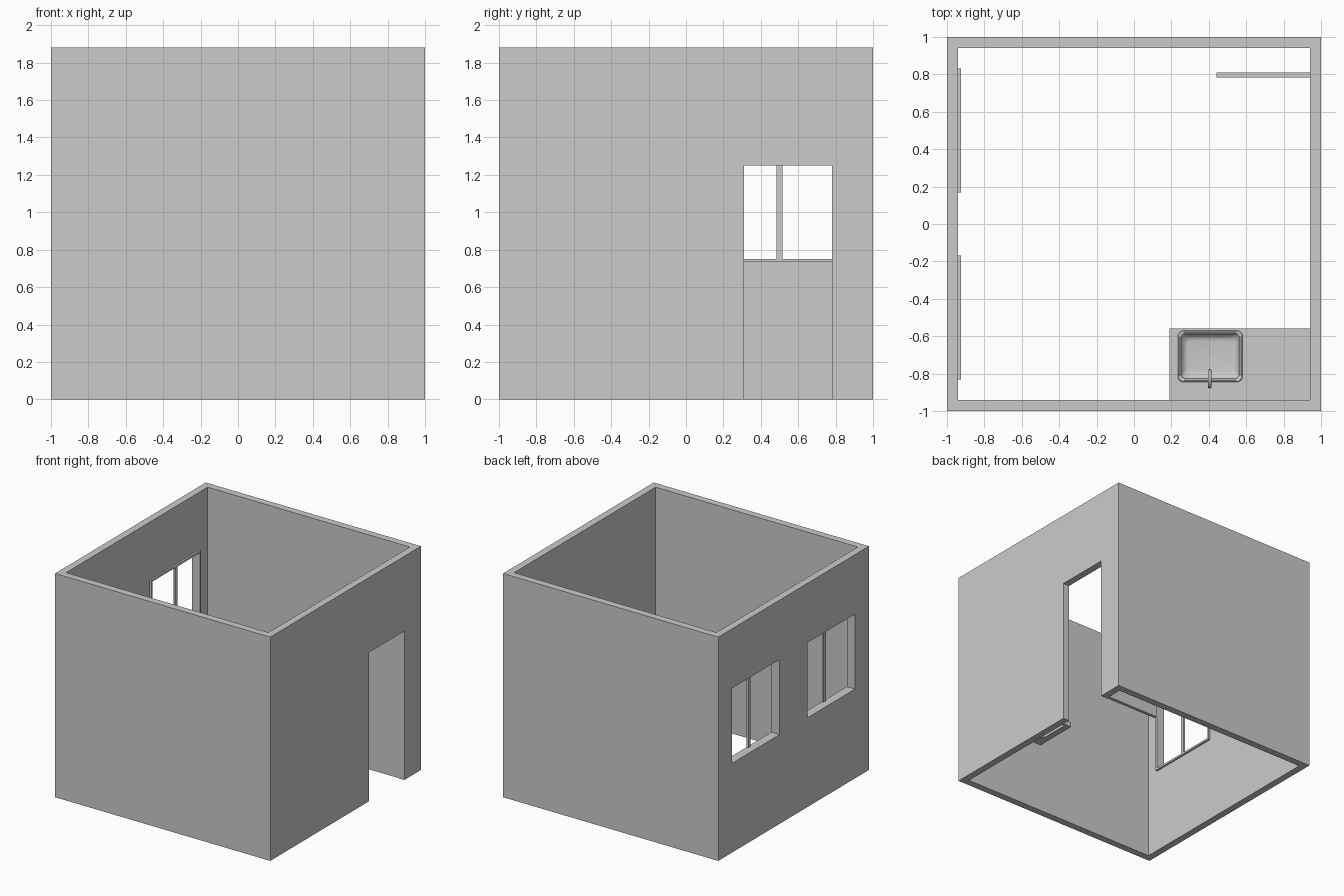
import bpy, bmesh, math
from mathutils import Vector

cube = bpy.data.objects.get("Cube")
if cube:
    bpy.data.objects.remove(cube, do_unlink=True)

gray = bpy.data.materials.new("plain gray")
gray.use_nodes = True
COLOR = (0.6, 0.6, 0.6, 1)
gray.diffuse_color = COLOR
gray.node_tree.nodes["Principled BSDF"].inputs["Base Color"].default_value = COLOR

H = 1.88            # wall height
IN = 0.94           # inner wall face
WIN_Z = (0.75, 1.38)
WIN_HALF = 0.315
TOP = 0.645         # counter surface


def finish(name, bm):
    bmesh.ops.recalc_face_normals(bm, faces=bm.faces)
    mesh = bpy.data.meshes.new(name)
    bm.to_mesh(mesh)
    bm.free()
    obj = bpy.data.objects.new(name, mesh)
    bpy.context.collection.objects.link(obj)
    mesh.materials.append(gray)
    return obj


def add_box(bm, x, y, z):
    verts = bmesh.ops.create_cube(bm, size=1)["verts"]
    for v in verts:
        v.co = Vector([(a + b) / 2 + c * (b - a) for (a, b), c in zip((x, y, z), v.co)])


def boxes(name, *spans):
    bm = bmesh.new()
    for s in spans:
        add_box(bm, *s)
    return finish(name, bm)


def activate(obj):
    bpy.ops.object.select_all(action="DESELECT")
    obj.select_set(True)
    bpy.context.view_layer.objects.active = obj


def cut(obj, *span):
    cutter = boxes("cutter", span)
    cutter.hide_render = True
    mod = obj.modifiers.new("cut", "BOOLEAN")
    mod.operation = "DIFFERENCE"
    mod.solver = "EXACT"
    mod.object = cutter
    activate(obj)
    bpy.ops.object.modifier_apply(modifier=mod.name)
    bpy.data.objects.remove(cutter, do_unlink=True)


# Four walls, open above and below, with a doorway and two windows
walls = boxes("walls", ((-1, 1), (-1, 1), (0, H)))
cut(walls, (-IN, IN), (-IN, IN), (-1, 3))
cut(walls, (0.8, 1.2), (0.31, 0.78), (-1, 1.25))
for y in (-0.5, 0.5):
    cut(walls, (-1.2, -0.8), (y - WIN_HALF, y + WIN_HALF), WIN_Z)

# Window casings with a central bar, on the inside of the wall
for side, y in (("front", -0.5), ("back", 0.5)):
    t = 0.016
    x = (-IN, -0.924)
    lo, hi = y - WIN_HALF, y + WIN_HALF
    z0, z1 = WIN_Z
    boxes(side + "_window_frame",
          (x, (lo - t, hi + t), (z0 - t, z0)),
          (x, (lo - t, hi + t), (z1, z1 + t)),
          (x, (lo - t, lo), (z0, z1)),
          (x, (hi, hi + t), (z0, z1)),
          (x, (y - t, y + t), (z0, z1)))

# Door standing open
boxes("open_door", ((0.44, IN), (0.783, 0.81), (0, 1.25)))

# Counter slab with a hole for the sink
SX, SY = (0.235, 0.58), (-0.845, -0.57)
counter = boxes("counter", ((0.19, IN), (-IN, -0.56), (0.605, TOP)))
cut(counter, (SX[0] + 0.01, SX[1] - 0.01), (SY[0] + 0.01, SY[1] - 0.01), (0.5, 0.8))


def rounded_ring(bm, inset, z, radius, steps=6):
    cx, cy = sum(SX) / 2, sum(SY) / 2
    hx = (SX[1] - SX[0]) / 2 - inset - radius
    hy = (SY[1] - SY[0]) / 2 - inset - radius
    ring = []
    for q, (sx, sy) in enumerate(((1, 1), (-1, 1), (-1, -1), (1, -1))):
        for i in range(steps + 1):
            a = math.pi / 2 * (q + i / steps)
            ring.append(bm.verts.new((cx + sx * hx + radius * math.cos(a),
                                      cy + sy * hy + radius * math.sin(a), z)))
    return ring


# Sink: underside, rolled rim, then sloping basin (inset, height, corner radius)
bm = bmesh.new()
profile = [(0.05, 0.607, 0.03), (0.03, 0.613, 0.03), (0.018, TOP, 0.025),
           (0, TOP, 0.03), (0.002, TOP + 0.005, 0.03), (0.007, TOP + 0.007, 0.028),
           (0.012, TOP + 0.005, 0.026), (0.02, TOP - 0.005, 0.025),
           (0.032, 0.622, 0.03), (0.042, 0.616, 0.03), (0.055, 0.613, 0.03)]
rings = [rounded_ring(bm, *p) for p in profile]
for a, b in zip(rings, rings[1:]):
    for i in range(len(a)):
        j = (i + 1) % len(a)
        bm.faces.new((a[i], a[j], b[j], b[i]))
bm.faces.new(rings[0])
bm.faces.new(rings[-1])
sink = finish("sink", bm)
activate(sink)
bpy.ops.object.shade_smooth_by_angle(angle=math.radians(40))

# Tap: upright pipe bending over into the basin
curve = bpy.data.curves.new("tap", "CURVE")
curve.dimensions = "3D"
curve.bevel_depth = 0.01
curve.bevel_resolution = 3
curve.use_fill_caps = True
R, CY, CZ = 0.042, -0.828, TOP + 0.1
path = [(0.405, CY - R, TOP)]
path += [(0.405, CY - R * math.cos(a), CZ + R * math.sin(a))
         for a in (math.pi * i / 10 for i in range(11))]
path.append((0.405, CY + R, CZ - 0.03))
spline = curve.splines.new("POLY")
spline.points.add(len(path) - 1)
for p, co in zip(spline.points, path):
    p.co = (*co, 1)
curve.materials.append(gray)
tap = bpy.data.objects.new("tap", curve)
bpy.context.collection.objects.link(tap)
activate(tap)
bpy.ops.object.convert(target="MESH")
bpy.ops.object.shade_smooth_by_angle(angle=math.radians(40))
